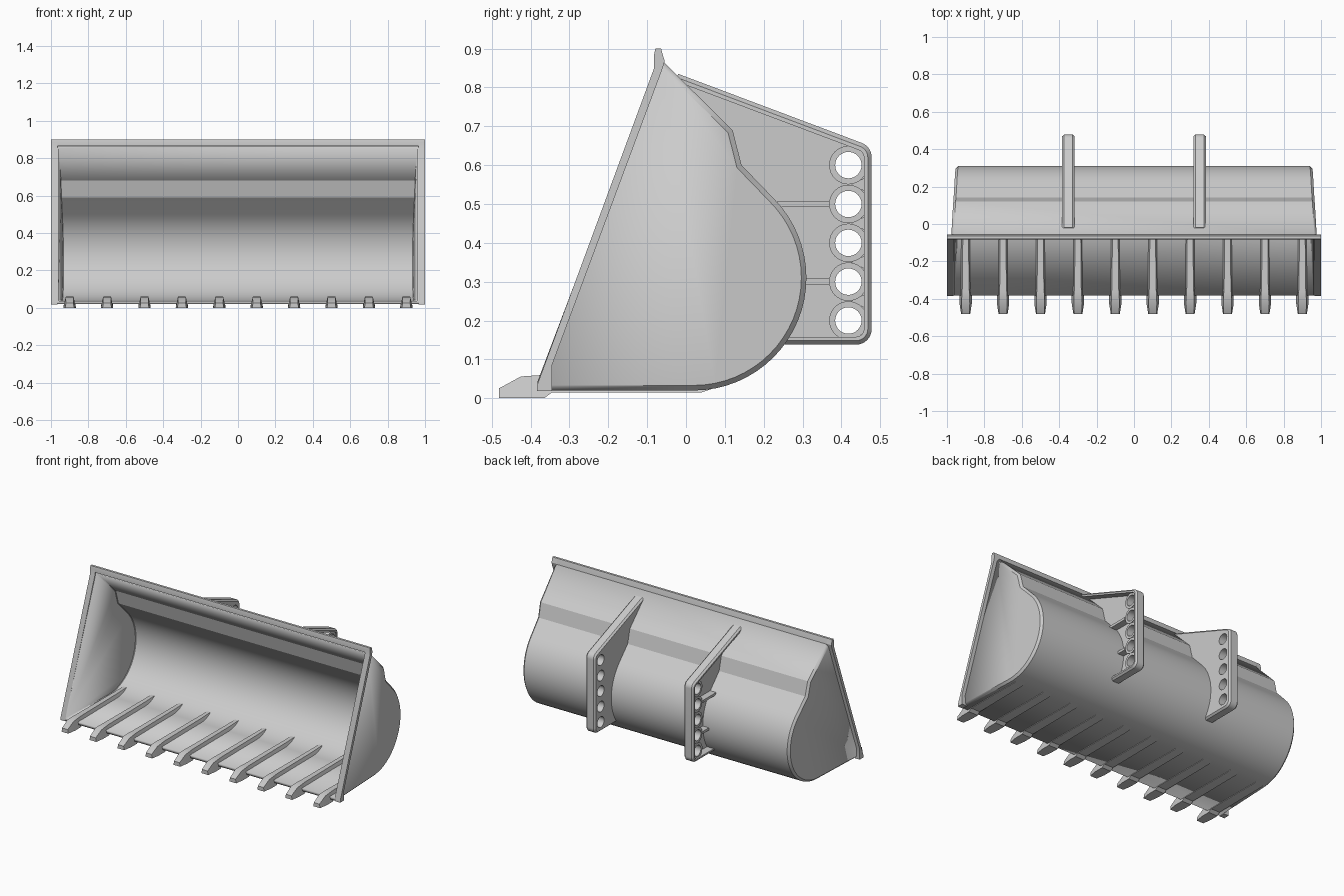
import bpy, bmesh, math
from mathutils import Vector

if "Cube" in bpy.data.objects:
    bpy.data.objects.remove(bpy.data.objects["Cube"])


def arc(cy, cz, r, a0, a1, n):
    return [Vector((cy + r * math.cos(math.radians(a0 + (a1 - a0) * i / n)),
                    cz + r * math.sin(math.radians(a0 + (a1 - a0) * i / n)))) for i in range(n + 1)]


def offset(pts, d):
    """Shift an open path sideways (to its left) with mitred corners."""
    out = []
    for i, p in enumerate(pts):
        a = (p - pts[i - 1]) if i else (pts[1] - p)
        b = (pts[i + 1] - p) if i < len(pts) - 1 else a
        na, nb = Vector((-a.y, a.x)).normalized(), Vector((-b.y, b.x)).normalized()
        out.append(p + (na + nb) * (d / (1 + na.dot(nb))))
    return out


def loft(name, rings, closed=True):
    """Skin a list of equal rings and cap both ends."""
    bm = bmesh.new()
    vs = [[bm.verts.new(p) for p in r] for r in rings]
    n = len(rings[0])
    for r, s in zip(vs, vs[1:]):
        for i in range(n if closed else n - 1):
            k = (i + 1) % n
            bm.faces.new((r[i], r[k], s[k], s[i]))
    bm.faces.new(vs[0][::-1])
    bm.faces.new(vs[-1])
    if closed:
        bmesh.ops.recalc_face_normals(bm, faces=bm.faces)
    me = bpy.data.meshes.new(name)
    bm.to_mesh(me)
    bm.free()
    ob = bpy.data.objects.new(name, me)
    bpy.context.collection.objects.link(ob)
    return ob


def plate(name, loops, xa, xb):
    """Flat side-view outline (with holes) given thickness from xa to xb."""
    cu = bpy.data.curves.new(name, 'CURVE')
    cu.dimensions = '2D'
    cu.fill_mode = 'BOTH'
    cu.extrude = abs(xb - xa) / 2
    for loop in loops:
        sp = cu.splines.new('POLY')
        sp.points.add(len(loop) - 1)
        for pt, p in zip(sp.points, loop):
            pt.co = (p[0], p[1], 0, 1)
        sp.use_cyclic_u = True
    ob = bpy.data.objects.new(name, cu)
    ob.rotation_euler = (math.pi / 2, 0, math.pi / 2)
    ob.location.x = (xa + xb) / 2
    bpy.context.collection.objects.link(ob)
    bpy.ops.object.select_all(action='DESELECT')
    ob.select_set(True)
    bpy.context.view_layer.objects.active = ob
    bpy.ops.object.convert(target='MESH')
    return bpy.context.view_layer.objects.active


# Bucket shell: side profile with chamfered ends, narrowing toward the back
profile = ([Vector((-.382, .02))] + arc(.02, .31, .29, -90, 45, 24)
           + [Vector(p) for p in ((.143, .60), (.12, .69), (-.06, .868))])
inset = offset(profile, .013)


def half_width(p):
    return .978 - .045 * ((p.x + .38) * .943 - (p.y - .02) * .332)


rings = []
for side, path, cut in ((-1, inset, 0), (-1, profile, .013), (1, profile, .013), (1, inset, 0)):
    rings.append([(side * (half_width(p) - cut), p.x, p.y) for p in path])
shell = loft("bucket_shell", rings, closed=False)
mod = shell.modifiers.new("thickness", 'SOLIDIFY')
mod.thickness = .018
mod.offset = -1
mod.use_even_offset = True

# Rim around the opening
post = [(-.384, .018), (-.384, .032), (-.082, .85), (-.082, .885), (-.079, .9), (-.064, .9),
        (-.06, .885), (-.055, .868), (-.06, .85), (-.345, .085), (-.345, .018)]
for s in (-1, 1):
    plate("rim_post", [post], s * .965, s * 1.0)
plate("rim_top_bar", [[(-.082, .865), (-.082, .885), (-.079, .9), (-.064, .9),
                       (-.06, .885), (-.056, .865)]], -.966, .966)

# Teeth with long straps running along the floor: y, bottom, top, half widths
stations = [(-.482, 0, .025, .024, .02), (-.425, 0, .056, .033, .022), (-.365, 0, .06, .033, .02),
            (-.345, .015, .06, .032, .018), (.04, .015, .06, .03, .014), (.13, .045, .062, .022, .012)]
for i in range(10):
    x = -.9 + .2 * i
    loft("tooth", [[(x - b, y, z0), (x + b, y, z0), (x + t, y, z1), (x - t, y, z1)]
                   for y, z0, z1, b, t in stations])

# Mounting brackets: flange, web with holes, bosses and ribs
flange = ([Vector((-.02, .835))] + arc(.438, .62, .04, 69, 0, 8)
          + arc(.438, .178, .04, 0, -90, 8) + [Vector((.25, .138))])
flange_in = offset(flange, -.02)
holes = [.2, .3, .4, .5, .6]
wall = offset(profile, .008)
web = offset(flange, -.01) + [p for p in wall if p.y > .15 and p.x > .0]
for s in (-1, 1):
    x0, x1, c = s * .317, s * .385, s * .011
    loft("bracket_flange", [[(x, *p.lerp(q, t)) for x, t in
                             ((x0 + c, 0), (x1 - c, 0), (x1, .5), (x1, 1), (x0, 1), (x0, .5))]
                            for p, q in zip(flange, flange_in)])
    plate("bracket_web", [web] + [arc(.418, z, .034, 0, 360, 32)[:-1] for z in holes], x0, s * .337)
    for z in holes:
        plate("hole_boss", [arc(.418, z, r, 0, 360, 32)[:-1] for r in (.034, .0495)], s * .33, s * .375)
    for z, y in ((.5, .235), (.3, .30)):
        plate("bracket_rib", [[(y, z - .008), (.37, z - .008), (.37, z + .008), (y, z + .008)]],
              s * .33, s * .38)
    for z in (.25, .35, .45, .55):
        plate("boss_gusset", [[(.425, z), (.462, z - .018), (.462, z + .018)]], s * .33, s * .37)

# Smooth the curved surfaces, keep hard edges
bpy.ops.object.select_all(action='SELECT')
bpy.context.view_layer.objects.active = shell
bpy.ops.object.shade_smooth_by_angle(angle=math.radians(25))
